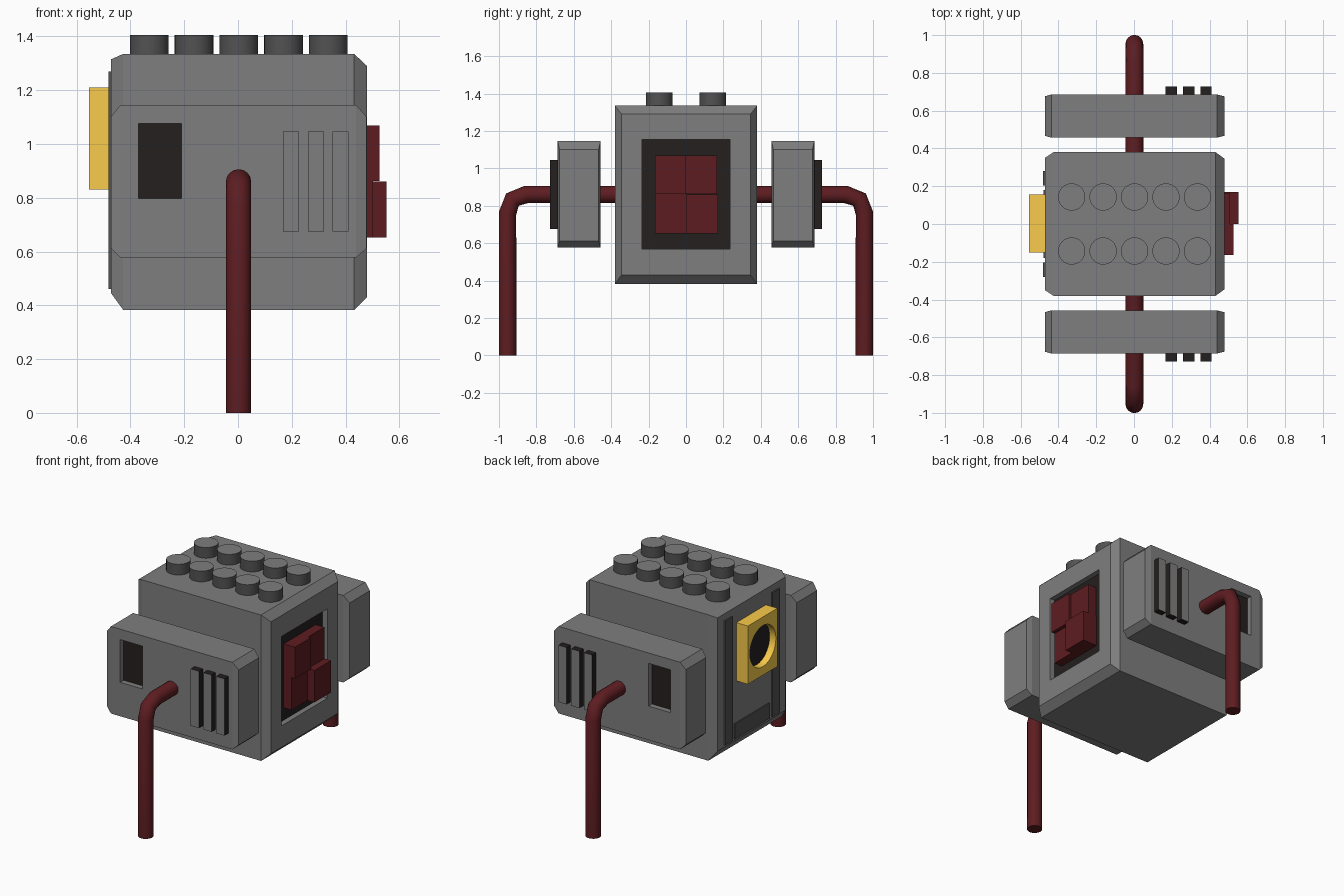
import bpy, bmesh, math

if "Cube" in bpy.data.objects:
    bpy.data.objects.remove(bpy.data.objects["Cube"])


def material(name, rgb):
    m = bpy.data.materials.new(name)
    m.diffuse_color = (*rgb, 1)
    m.use_nodes = True
    m.node_tree.nodes["Principled BSDF"].inputs["Base Color"].default_value = m.diffuse_color
    return m


GREY = material("mid_grey", (0.21, 0.21, 0.21))
DARK_GREY = material("dark_grey", (0.085, 0.085, 0.085))
RED = material("dark_red", (0.11, 0.012, 0.015))
DARK = material("near_black", (0.017, 0.014, 0.013))
YELLOW = material("yellow", (0.95, 0.6, 0.07))


def loft(name, rings, mat=GREY):
    """Solid through rectangular sections (x, y0, y1, z0, z1)."""
    bm = bmesh.new()
    loops = [[bm.verts.new((x, y, z)) for y, z in ((a, c), (b, c), (b, d), (a, d))]
             for x, a, b, c, d in rings]
    for p, q in zip(loops, loops[1:]):
        for i in range(4):
            j = (i + 1) % 4
            bm.faces.new((p[i], p[j], q[j], q[i]))
    bm.faces.new(loops[0])
    bm.faces.new(loops[-1])
    bmesh.ops.recalc_face_normals(bm, faces=bm.faces)
    me = bpy.data.meshes.new(name)
    bm.to_mesh(me)
    bm.free()
    ob = bpy.data.objects.new(name, me)
    bpy.context.collection.objects.link(ob)
    me.materials.append(mat)
    return ob


def box(name, x, y, z, mat=GREY):
    y, z = sorted(y), sorted(z)
    return loft(name, [(v, *y, *z) for v in x], mat)


def cylinder(name, r, depth, loc, rot=(0, 0, 0), mat=GREY):
    bpy.ops.mesh.primitive_cylinder_add(vertices=32, radius=r, depth=depth,
                                        location=loc, rotation=rot)
    ob = bpy.context.object
    ob.name = name
    ob.data.materials.append(mat)
    bpy.ops.object.shade_smooth_by_angle(angle=math.radians(40))
    return ob


def grey_caps(ob, axis):
    """Paint the faces across one axis in the body grey."""
    ob.data.materials.append(GREY)
    for f in ob.data.polygons:
        if abs(f.normal[axis]) > 0.9:
            f.material_index = 1


def cut(ob, cutter):
    mod = ob.modifiers.new("cut", 'BOOLEAN')
    mod.operation = 'DIFFERENCE'
    mod.solver = 'EXACT'
    mod.object = cutter
    bpy.context.view_layer.objects.active = ob
    bpy.ops.object.modifier_apply(modifier=mod.name)
    bpy.data.objects.remove(cutter)


# Main body with chamfered ends and a recess in the right end
body = loft("body", [(-0.472, -0.35, 0.35, 0.445, 1.315),
                     (-0.427, -0.38, 0.38, 0.383, 1.335),
                     (0.432, -0.38, 0.38, 0.383, 1.335),
                     (0.48, -0.345, 0.345, 0.43, 1.29)])
cut(body, box("recess_cutter", (0.44, 0.6), (-0.235, 0.235), (0.57, 1.153)))
box("recess_floor", (0.435, 0.445), (-0.235, 0.235), (0.57, 1.153), DARK)

# Four red blocks of uneven height
for tag, y, z, x in (("upper_front", (-0.165, 0), (0.863, 1.068), 0.527),
                     ("upper_back", (0, 0.165), (0.863, 1.068), 0.508),
                     ("lower_front", (-0.165, 0), (0.652, 0.863), 0.503),
                     ("lower_back", (0, 0.17), (0.652, 0.86), 0.552)):
    box("red_block_" + tag, (0.44, x), y, z, RED)

# Round studs on the roof, dark sides and grey tops
for i in range(5):
    for y in (-0.143, 0.143):
        stud = cylinder("roof_stud", 0.072, 0.09, (-0.33 + 0.1665 * i, y, 1.36), mat=DARK_GREY)
        grey_caps(stud, 2)

# Raised dark strips on the left end
for s in (-1, 1):
    box("left_strip", (-0.481, -0.46), (s * 0.205, s * 0.28), (0.46, 1.27), DARK_GREY)
box("left_lower_plate", (-0.479, -0.46), (-0.18, 0.18), (0.46, 0.56), DARK_GREY)

# Yellow port with round hole
port = box("yellow_port", (-0.555, -0.465), (-0.15, 0.155), (0.83, 1.21), YELLOW)
cut(port, cylinder("hole_cutter", 0.134, 0.3, (-0.51, 0, 1.02), (0, math.pi / 2, 0), YELLOW))
cylinder("port_lens", 0.134, 0.03, (-0.495, 0, 1.02), (0, math.pi / 2, 0), DARK)

# Side pods with window recess and three vent bars
for s, side in ((-1, "front"), (1, "back")):
    ins, out = s * 0.457, s * 0.686
    a, b = sorted((ins, out))
    end = (a + 0.01, b - 0.01, 0.612, 1.102)
    mid = (a, b, 0.577, 1.145)
    pod = loft(side + "_pod", [(-0.472, *end), (-0.437, *mid),
                               (0.439, *mid), (0.478, *end)])
    cut(pod, box("window_cutter", (-0.37, -0.21), (out - s * 0.04, out + s * 0.1), (0.798, 1.077)))
    box(side + "_window", (-0.37, -0.21), (out - s * 0.045, out - s * 0.036), (0.798, 1.077), DARK)
    for x in (0.168, 0.26, 0.352):
        vent = box(side + "_vent", (x, x + 0.059), (out - s * 0.02, s * 0.728), (0.675, 1.046), DARK)
        grey_caps(vent, 1)

# Bent red tube: both legs and the axle through the body
half = [(0.954, 0), (0.954, 0.76), (0.928, 0.833), (0.855, 0.86)]
path = [(-y, z) for y, z in half] + half[::-1]
cu = bpy.data.curves.new("legs_and_axle", 'CURVE')
cu.dimensions = '3D'
cu.bevel_depth = 0.047
cu.bevel_resolution = 6
cu.use_fill_caps = True
sp = cu.splines.new('POLY')
sp.points.add(len(path) - 1)
for p, (y, z) in zip(sp.points, path):
    p.co = (0.002, y, z, 1)
cu.materials.append(RED)
tube = bpy.data.objects.new("legs_and_axle", cu)
bpy.context.collection.objects.link(tube)
bpy.ops.object.select_all(action='DESELECT')
tube.select_set(True)
bpy.context.view_layer.objects.active = tube
bpy.ops.object.convert(target='MESH')
bpy.ops.object.shade_smooth_by_angle(angle=math.radians(50))
